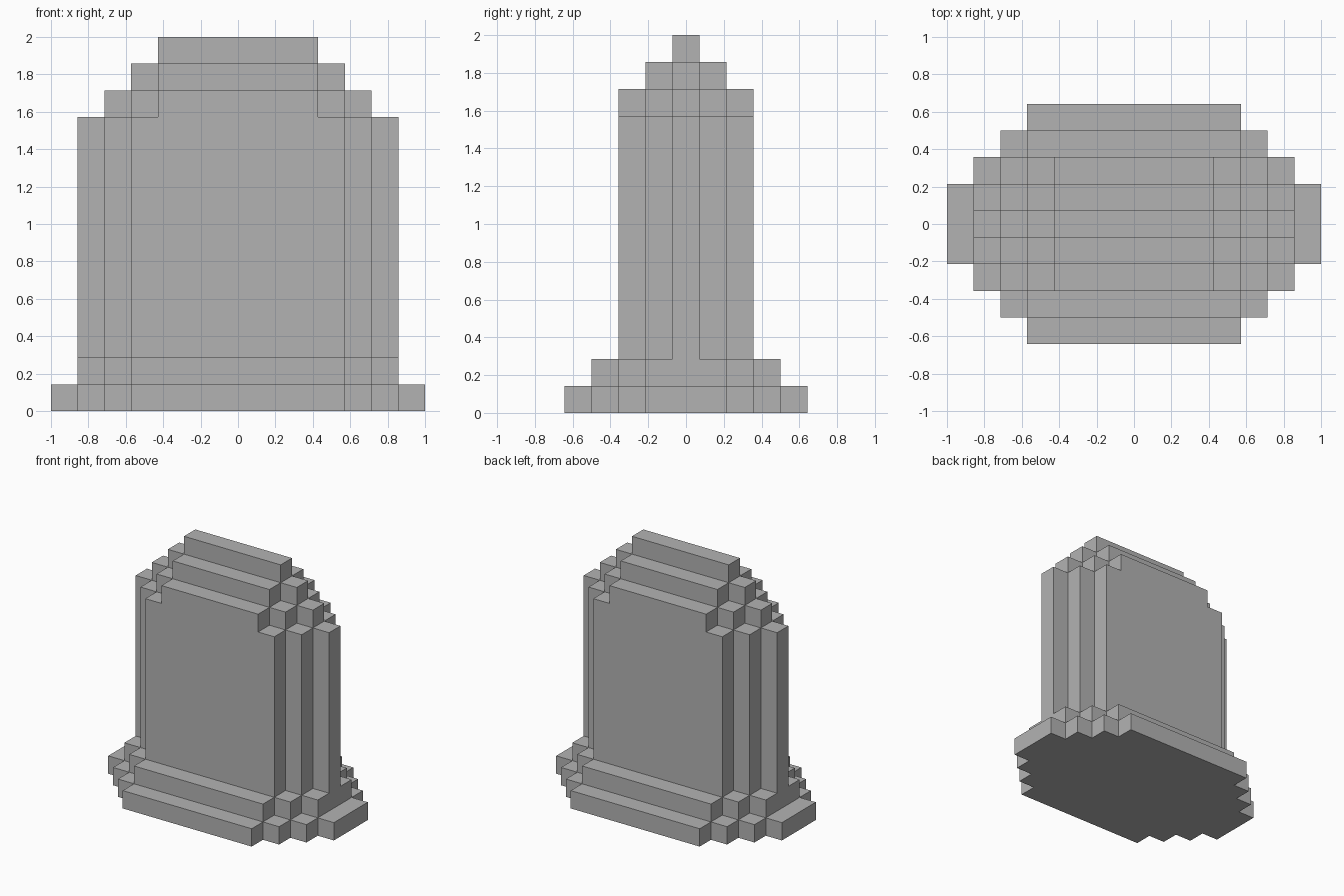
import bpy
import bmesh

cube = bpy.data.objects.get("Cube")
if cube:
    bpy.data.objects.remove(cube, do_unlink=True)

U = 1 / 7  # size of one block

stone = bpy.data.materials.new("grey_stone")
stone.use_nodes = True
colour = (0.45, 0.45, 0.45, 1)
stone.diffuse_color = colour
stone.node_tree.nodes["Principled BSDF"].inputs["Base Color"].default_value = colour


def stepped_outline(steps):
    """Outline mirrored in x and y from (half width, half depth) steps."""
    quarter = [steps[0]]
    for (_, depth), (width, next_depth) in zip(steps, steps[1:]):
        quarter += [(width, depth), (width, next_depth)]
    back = quarter + [(-x, y) for x, y in reversed(quarter)]
    return back + [(-x, -y) for x, y in back]


def tier(name, bottom, top, steps):
    """Closed prism with stepped corners, measured in blocks."""
    bm = bmesh.new()
    verts = [bm.verts.new((x * U, y * U, bottom * U)) for x, y in stepped_outline(steps)]
    base = bm.faces.new(verts)
    ext = bmesh.ops.extrude_face_region(bm, geom=[base], use_keep_orig=True)
    raised = [g for g in ext["geom"] if isinstance(g, bmesh.types.BMVert)]
    bmesh.ops.translate(bm, verts=raised, vec=(0, 0, (top - bottom) * U))
    bmesh.ops.recalc_face_normals(bm, faces=bm.faces)
    mesh = bpy.data.meshes.new(name)
    bm.to_mesh(mesh)
    bm.free()
    mesh.materials.append(stone)
    obj = bpy.data.objects.new(name, mesh)
    bpy.context.collection.objects.link(obj)


# Plinth
tier("lower_plinth", 0, 1, [(7, 1.5), (6, 2.5), (5, 3.5), (4, 4.5)])
tier("upper_plinth", 1, 2, [(6, 1.5), (5, 2.5), (4, 3.5)])
# Upright slab
tier("slab_body", 2, 11, [(6, 0.5), (5, 1.5), (4, 2.5)])
# Stepped top
tier("slab_shoulder", 11, 12, [(5, 0.5), (4, 1.5), (3, 2.5)])
tier("slab_crown", 12, 13, [(4, 0.5), (3, 1.5)])
tier("slab_cap", 13, 14, [(3, 0.5)])
